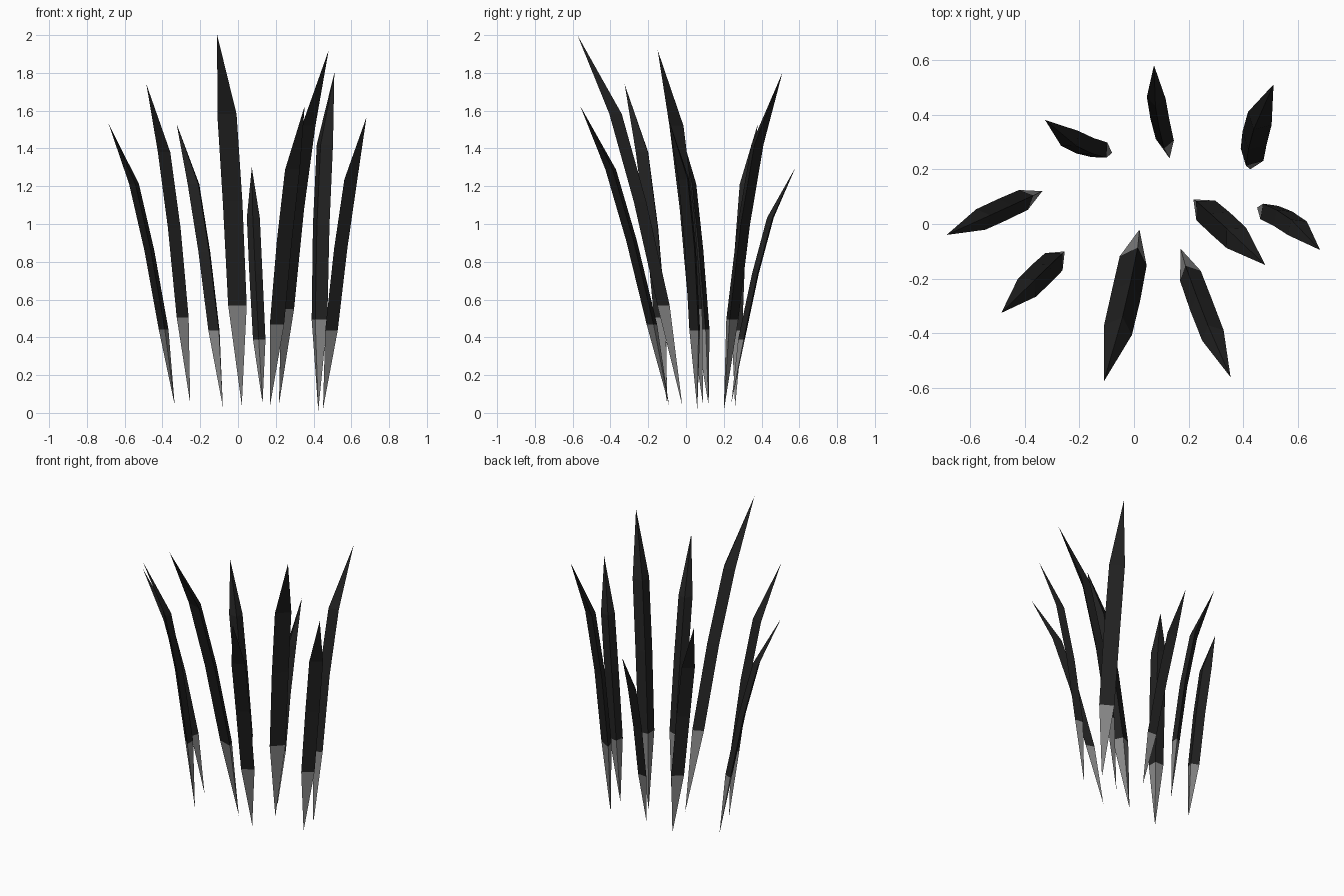
import bpy, bmesh
from math import cos, sin, radians
from mathutils import Vector

old = bpy.data.objects.get("Cube")
if old:
    bpy.data.objects.remove(old)


def make_material(name, value):
    mat = bpy.data.materials.new(name)
    mat.use_nodes = True
    colour = (value, value, value, 1)
    mat.diffuse_color = colour
    mat.node_tree.nodes["Principled BSDF"].inputs["Base Color"].default_value = colour
    return mat


BLACK = make_material("charcoal black", 0.016)
GREY = make_material("root grey", 0.25)

# Rings along a blade: height share, inward bow, width (all per unit of height)
RINGS = [(0.27, 0.019, 0.053), (0.55, 0.036, 0.056), (0.787, 0.037, 0.055)]
RIDGE = 0.026


def blade(name, base, tip, facing):
    """Curved three-sided blade with a flat outer face and an inner ridge."""
    base, tip = Vector(base), Vector(tip)
    height = tip.z - base.z
    out = Vector((cos(radians(facing)), sin(radians(facing)), 0))
    side = Vector((-out.y, out.x, 0))
    bm = bmesh.new()
    root, point = bm.verts.new(base), bm.verts.new(tip)
    rings = []
    for share, bow, width in RINGS:
        centre = base.lerp(tip, share) - out * bow * height
        offsets = (side * width / 2, side * -width / 2, out * -RIDGE)
        rings.append([bm.verts.new(centre + o * height) for o in offsets])
    for i in range(3):
        j = (i + 1) % 3
        # Pale root spike
        bm.faces.new((root, rings[0][j], rings[0][i])).material_index = 1
        # Dark shaft and tip
        for low, high in zip(rings, rings[1:]):
            bm.faces.new((low[i], low[j], high[j], high[i]))
        bm.faces.new((rings[-1][i], rings[-1][j], point))
    bmesh.ops.recalc_face_normals(bm, faces=bm.faces)
    mesh = bpy.data.meshes.new(name)
    bm.to_mesh(mesh)
    bm.free()
    mesh.materials.append(BLACK)
    mesh.materials.append(GREY)
    bpy.context.collection.objects.link(bpy.data.objects.new(name, mesh))


# Ring of blades leaning outwards
blade("back_right_blade", (-0.08, 0.26, 0.03), (-0.325, 0.38, 1.53), 132)
blade("back_blade", (0.13, 0.24, 0.05), (0.073, 0.58, 1.30), 85)
blade("back_left_blade", (0.425, 0.20, 0.01), (0.51, 0.51, 1.80), 61)
blade("right_blade", (-0.335, 0.12, 0.04), (-0.685, -0.04, 1.53), -156)
blade("inner_left_blade", (0.217, 0.09, 0.045), (0.48, -0.15, 1.92), -44)
blade("outer_left_blade", (0.45, 0.06, 0.02), (0.68, -0.095, 1.565), -54)
blade("front_right_blade", (-0.253, -0.10, 0.05), (-0.485, -0.325, 1.74), -135)
blade("front_blade", (0.02, -0.02, 0.04), (-0.11, -0.575, 2.0), -109)
blade("front_left_blade", (0.17, -0.09, 0.04), (0.353, -0.56, 1.625), -64)
